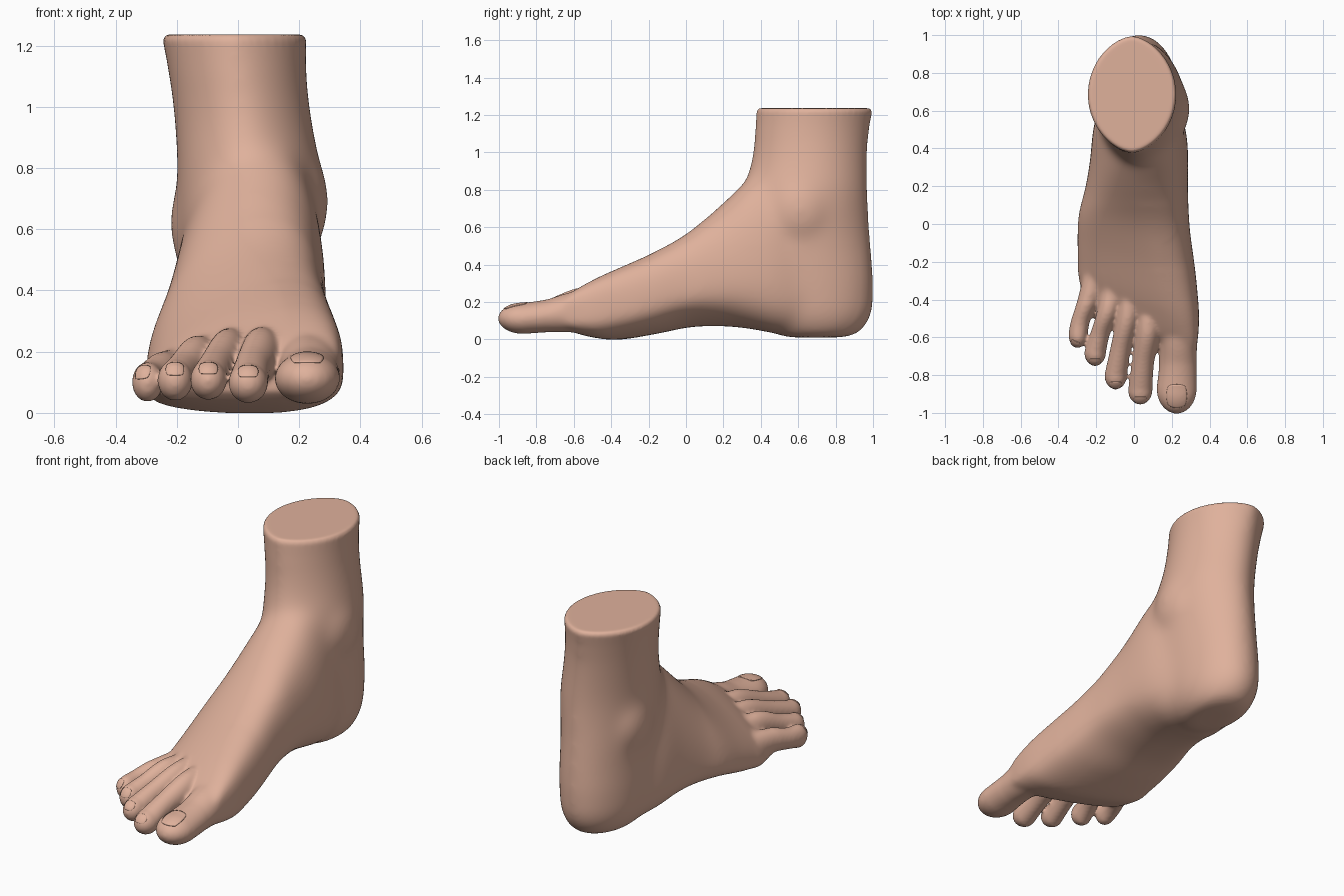
import bpy, bmesh
from math import sin, cos, pi, radians, copysign
from mathutils import Vector, Matrix
from mathutils.bvhtree import BVHTree

cube = bpy.data.objects.get("Cube")
if cube:
    bpy.data.objects.remove(cube)

skin = bpy.data.materials.new("skin")
skin.use_nodes = True
tone = (0.74, 0.44, 0.33, 1)
skin.diffuse_color = tone
skin.node_tree.nodes["Principled BSDF"].inputs["Base Color"].default_value = tone


def power(v, e):
    return copysign(abs(v) ** e, v)


def clamp(v, low, high):
    return min(high, max(low, v))


def dense(rows, steps=6):
    """Catmull-Rom interpolation between rows of section values."""
    out = []
    for i in range(len(rows) - 1):
        a, b = rows[max(i - 1, 0)], rows[i]
        c, d = rows[i + 1], rows[min(i + 2, len(rows) - 1)]
        for k in range(steps):
            t = k / steps
            out.append([0.5 * (2 * q + (r - p) * t + (2 * p - 5 * q + 4 * r - s) * t * t
                               + (3 * q - p - 3 * r + s) * t ** 3)
                        for p, q, r, s in zip(a, b, c, d)])
    return out + [list(rows[-1])]


def loft(bm, rings):
    """Skin a closed solid over a list of point rings."""
    rings = [[bm.verts.new(p) for p in ring] for ring in rings]
    n = len(rings[0])
    for a, b in zip(rings, rings[1:]):
        for i in range(n):
            j = (i + 1) % n
            bm.faces.new((a[i], a[j], b[j], b[i]))
    bm.faces.new(rings[0])
    bm.faces.new(rings[-1])


ANGLES = [2 * pi * i / 48 for i in range(48)]


def leg_ring(z, x0, x1, y0, y1):
    lean = clamp(0.8 + 0.6 * z, 1, 1.2)
    return [((x0 + x1) / 2 + (x1 - x0) / 2 * power(cos(a), lean),
             (y0 + y1) / 2 + (y1 - y0) / 2 * sin(a), z) for a in ANGLES]


def foot_ring(y, x0, x1, z0, z1, peak, shear, arch):
    mid, half = (x0 + x1) / 2, (x1 - x0) / 2
    inner = clamp(0.9 - 0.5 * y, 0.72, 1)
    sole = clamp(0.7 - 0.7 * y, 0.6, 0.95)
    ring = []
    for a in ANGLES:
        c, s = cos(a), sin(a)
        wide = z0 + (0.29 + 0.08 * c) * (z1 - z0)
        if s >= 0:
            x = mid + half * power(c, inner if c > 0 else 1.25) + (peak - mid) * s * s
            z = wide + (z1 - wide) * s
        else:
            x = mid + half * power(c, 0.78 if c > 0 else sole)
            z = wide + (wide - z0) * power(s, 0.75)
            z += arch * max(0, c) * -s * 2
        ring.append((x, y - shear * (x - 0.2), z))
    return ring


def toe_ring(x, y, z, rx, rz):
    return [(x + rx * cos(a), y, z + rz * sin(a)) for a in ANGLES]


bm = bmesh.new()

# Heel and leg: z, x range, y range
leg = dense([
    (0.01, -0.06, 0.12, 0.56, 0.83),
    (0.035, -0.125, 0.175, 0.47, 0.92),
    (0.12, -0.175, 0.22, 0.38, 0.985),
    (0.25, -0.19, 0.24, 0.32, 1.005),
    (0.40, -0.19, 0.25, 0.28, 1.0),
    (0.55, -0.197, 0.258, 0.27, 0.988),
    (0.68, -0.20, 0.27, 0.28, 0.98),
    (0.80, -0.20, 0.27, 0.30, 0.975),
    (0.95, -0.208, 0.243, 0.345, 0.973),
    (1.10, -0.226, 0.225, 0.365, 0.98),
    (1.22, -0.246, 0.223, 0.378, 0.995)])
leg.append((1.236, -0.234, 0.211, 0.39, 0.983))
loft(bm, [leg_ring(*r) for r in leg])

# Instep, arch and ball: y, x range, z range, ridge x, shear, arch lift
foot = dense([
    (0.75, -0.16, 0.20, 0.02, 0.70, 0.03, 0, 0),
    (0.50, -0.217, 0.275, 0.03, 0.92, 0.03, 0, 0.01),
    (0.35, -0.232, 0.288, 0.055, 0.87, 0.04, 0, 0.02),
    (0.20, -0.257, 0.287, 0.07, 0.735, 0.05, 0, 0.03),
    (0.0, -0.295, 0.295, 0.065, 0.572, 0.08, 0.1, 0.03),
    (-0.2, -0.303, 0.323, 0.03, 0.46, 0.12, 0.2, 0.01),
    (-0.4, -0.298, 0.343, 0, 0.367, 0.16, 0.29, 0),
    (-0.5, -0.285, 0.343, 0.005, 0.315, 0.18, 0.35, 0),
    (-0.6, -0.265, 0.33, 0.03, 0.25, 0.20, 0.37, 0),
    (-0.66, -0.21, 0.30, 0.07, 0.19, 0.20, 0.38, 0)])
loft(bm, [foot_ring(*r) for r in foot])

# Ankle bones
for place, size in (((0.205, 0.61, 0.69), (0.094, 0.16, 0.18)),
                    ((-0.13, 0.68, 0.62), (0.095, 0.16, 0.18))):
    bmesh.ops.create_uvsphere(bm, u_segments=24, v_segments=16, radius=1,
                              matrix=Matrix.LocRotScale(Vector(place), None, Vector(size)))

# Toes: x, y, z, half width, half height along each, then tip length
toes = {
    "big": ([(0.21, -0.40, 0.16, 0.11, 0.13), (0.231, -0.62, 0.145, 0.103, 0.108),
             (0.232, -0.75, 0.125, 0.1, 0.088), (0.226, -0.87, 0.112, 0.107, 0.083)], 0.135),
    "second": ([(0.08, -0.42, 0.19, 0.07, 0.09), (0.073, -0.58, 0.19, 0.065, 0.085),
                (0.047, -0.74, 0.145, 0.059, 0.068), (0.033, -0.88, 0.097, 0.065, 0.066)], 0.077),
    "third": ([(-0.02, -0.38, 0.19, 0.065, 0.09), (-0.038, -0.52, 0.19, 0.06, 0.08),
               (-0.073, -0.67, 0.15, 0.055, 0.065), (-0.097, -0.80, 0.107, 0.06, 0.066)], 0.077),
    "fourth": ([(-0.11, -0.32, 0.17, 0.06, 0.08), (-0.14, -0.47, 0.175, 0.058, 0.075),
                (-0.182, -0.59, 0.138, 0.053, 0.062), (-0.206, -0.68, 0.106, 0.058, 0.068)], 0.072),
    "little": ([(-0.21, -0.28, 0.13, 0.06, 0.08), (-0.248, -0.42, 0.13, 0.057, 0.07),
                (-0.285, -0.52, 0.112, 0.051, 0.06), (-0.296, -0.59, 0.1, 0.051, 0.066)], 0.066)}
for path, tip in toes.values():
    rows = dense(path)
    x, y, z, rx, rz = path[-1]
    for deg in range(15, 90, 12):
        a = radians(deg)
        rows.append((x, y - tip * sin(a), z, rx * cos(a), rz * cos(a)))
    loft(bm, [toe_ring(*r) for r in rows])

# Fuse everything into one skin
bmesh.ops.recalc_face_normals(bm, faces=bm.faces)
mesh = bpy.data.meshes.new("foot")
bm.to_mesh(mesh)
bm.free()
body = bpy.data.objects.new("foot", mesh)
bpy.context.collection.objects.link(body)
bpy.context.view_layer.objects.active = body
body.select_set(True)
fuse = body.modifiers.new("fuse", "REMESH")
fuse.mode = "VOXEL"
fuse.voxel_size = 0.0085
bpy.ops.object.modifier_apply(modifier="fuse")
mesh = body.data

# Soften: strongly over the ankle and instep, gently at the toes
bm = bmesh.new()
bm.from_mesh(mesh)


def soften(rule, times):
    verts = [v for v in bm.verts if rule(v.co)]
    for _ in range(times):
        bmesh.ops.smooth_vert(bm, verts=verts, factor=0.5,
                              use_axis_x=True, use_axis_y=True, use_axis_z=True)


soften(lambda p: 0.2 < p.z < 1.1 and p.y > 0.1, 80)
soften(lambda p: p.z < 1.17 and p.y > -0.25, 40)
soften(lambda p: p.z < 1.19 and p.y > -0.42, 12)
soften(lambda p: p.x > 0.15 and p.y > -0.76 and p.z < 0.5, 20)
soften(lambda p: p.z < 1.2, 5)
soften(lambda p: True, 2)
bm.to_mesh(mesh)
surface = BVHTree.FromBMesh(bm)
bm.free()
mesh.materials.clear()
mesh.materials.append(skin)
mesh.shade_smooth()

# Nails: thin plates laid onto the toe tips
for name, (path, tip) in toes.items():
    x, y, z, rx, rz = path[-1]
    big = name == "big"
    aim = Vector((0.25 if name == "little" else 0, 0.5 if big else 0.75, -0.85 if big else -0.55))
    aim.normalize()
    side = aim.cross(Vector((0, 0, 1))).normalized()
    up = side.cross(aim)
    bm = bmesh.new()
    bmesh.ops.create_grid(bm, x_segments=14, y_segments=14, size=1)
    for v in bm.verts:
        u, w = v.co.x, v.co.y
        u, w = u * (1 - 0.35 * w * w) ** 0.5, w * (1 - 0.35 * u * u) ** 0.5
        start = Vector((x, y, z)) - aim * 0.3 + side * u * rx * 0.5 + up * w * rz * (0.75 if big else 0.4)
        hit = surface.ray_cast(start, aim)[0]
        v.co = (hit or start + aim * 0.22) - aim * 0.001
    bmesh.ops.recalc_face_normals(bm, faces=bm.faces)
    nail_mesh = bpy.data.meshes.new(name + "_toenail")
    bm.to_mesh(nail_mesh)
    bm.free()
    nail_mesh.materials.append(skin)
    nail_mesh.shade_smooth()
    nail = bpy.data.objects.new(name + "_toenail", nail_mesh)
    bpy.context.collection.objects.link(nail)
    plate = nail.modifiers.new("plate", "SOLIDIFY")
    plate.thickness = 0.005
    plate.offset = 0
